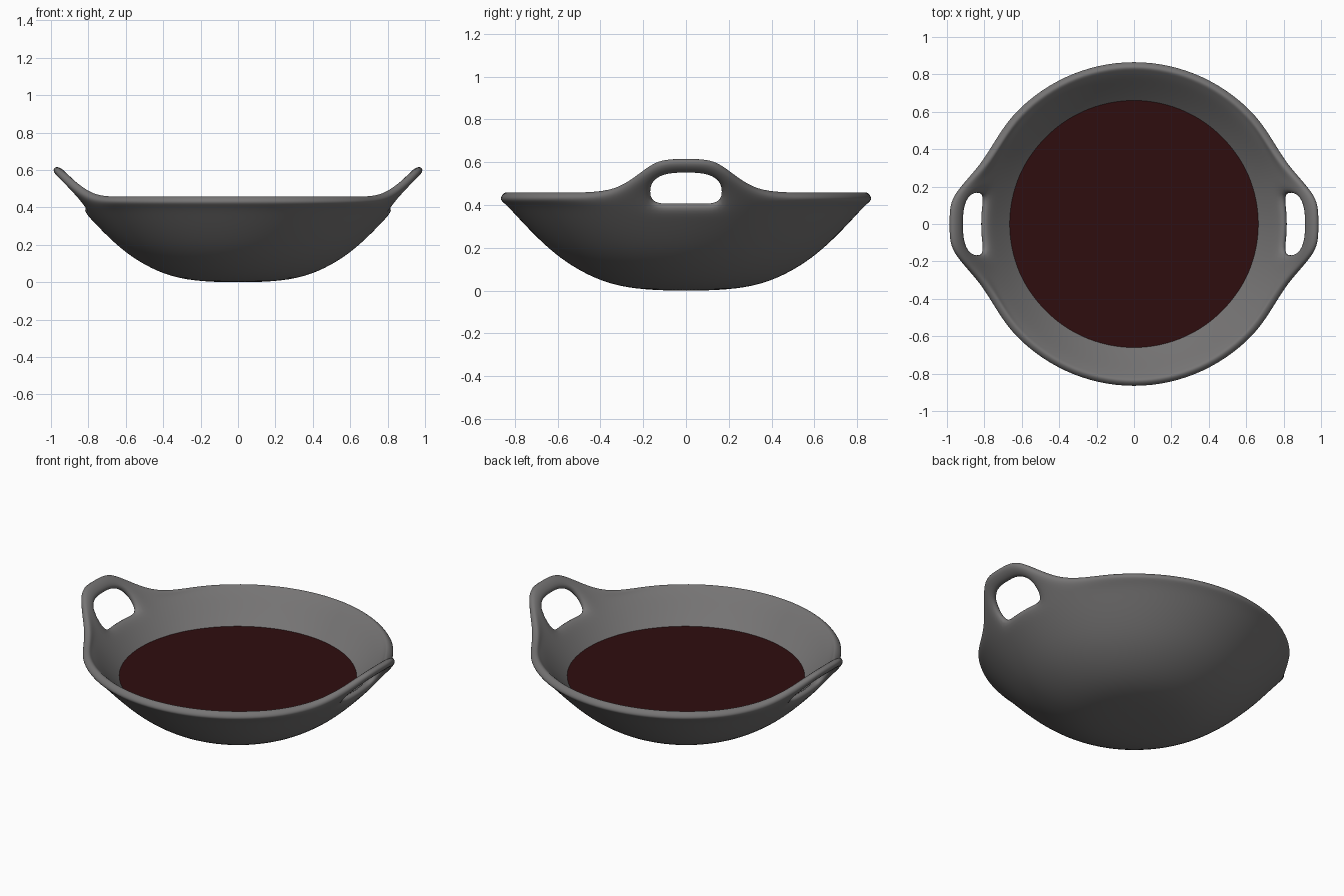
import bpy, bmesh, math

if "Cube" in bpy.data.objects:
    bpy.data.objects.remove(bpy.data.objects["Cube"])


def material(name, rgb):
    m = bpy.data.materials.new(name)
    m.diffuse_color = (*rgb, 1)
    m.use_nodes = True
    m.node_tree.nodes["Principled BSDF"].inputs["Base Color"].default_value = m.diffuse_color
    return m


iron = material("grey iron", (0.18, 0.175, 0.175))
sauce = material("dark red liquid", (0.028, 0.004, 0.0045))

# Bowl wall below the rim: (radius, height) at mid thickness
WALL = [(0.15, 0.027), (0.31, 0.042), (0.45, 0.092), (0.58, 0.172),
        (0.68, 0.262), (0.76, 0.345)]
BASE_R, BASE_Z = 0.815, 0.405

# One quarter of the rim, starting at the handle:
# y on the base ring, hole-top point, rim point
HANDLE = [
    (0.00, (0.915, 0.00, 0.555), (0.985, 0.00, 0.612)),
    (0.08, (0.915, 0.08, 0.555), (0.985, 0.08, 0.612)),
    (0.168, (0.885, 0.168, 0.522), (0.968, 0.145, 0.600)),
    (0.25, (0.835, 0.235, 0.465), (0.905, 0.22, 0.545)),
    (0.33, (0.780, 0.32, 0.435), (0.815, 0.31, 0.480)),
    (0.42, (0.728, 0.42, 0.430), (0.740, 0.42, 0.455)),
    (0.54, (0.640, 0.555, 0.430), (0.655, 0.565, 0.451)),
]
quarter = [(math.asin(y / BASE_R), top, rim) for y, top, rim in HANDLE]
for deg in (53, 65, 77.5, 90):
    a = math.radians(deg)
    c, s = math.cos(a), math.sin(a)
    quarter.append((a, (0.843 * c, 0.843 * s, 0.430), (0.864 * c, 0.864 * s, 0.450)))


def flip(col, sx, sy):
    a, top, rim = col
    a = math.atan2(sy * math.sin(a), sx * math.cos(a))
    return (a, (sx * top[0], sy * top[1], top[2]), (sx * rim[0], sy * rim[1], rim[2]))


columns = (quarter + [flip(c, -1, 1) for c in quarter[-2::-1]]
           + [flip(c, -1, -1) for c in quarter[1:]]
           + [flip(c, 1, -1) for c in quarter[-2:0:-1]])

# Bowl with both handles as one sheet, leaving out the hand holes
bm = bmesh.new()
grid = []
for a, top, rim in columns:
    ring = [(r * math.cos(a), r * math.sin(a), z) for r, z in WALL + [(BASE_R, BASE_Z)]]
    grid.append([bm.verts.new(p) for p in ring + [top, rim]])
centre = bm.verts.new((0, 0, 0.025))
n, half = len(grid), len(grid) // 2
hole_row = len(WALL)
hole_cols = {(k + j) % n for k in (0, half) for j in (-2, -1, 0, 1)}
for i in range(n):
    p, q = grid[i], grid[(i + 1) % n]
    bm.faces.new((centre, p[0], q[0]))
    for j in range(len(p) - 1):
        if j == hole_row and i in hole_cols:
            continue
        bm.faces.new((p[j], p[j + 1], q[j + 1], q[j]))
bmesh.ops.recalc_face_normals(bm, faces=bm.faces)
for f in bm.faces:
    f.smooth = True
mesh = bpy.data.meshes.new("bowl_with_handles")
bm.to_mesh(mesh)
bm.free()
mesh.materials.append(iron)
bowl = bpy.data.objects.new("bowl_with_handles", mesh)
bpy.context.collection.objects.link(bowl)
solid = bowl.modifiers.new("thickness", 'SOLIDIFY')
solid.thickness = 0.05
solid.offset = 0
sub = bowl.modifiers.new("smooth", 'SUBSURF')
sub.levels = sub.render_levels = 2

# Liquid surface filling the bowl
bpy.ops.mesh.primitive_circle_add(vertices=96, radius=0.672, fill_type='NGON',
                                  location=(0, 0, 0.285))
liquid = bpy.context.object
liquid.name = "liquid"
liquid.data.materials.append(sauce)
